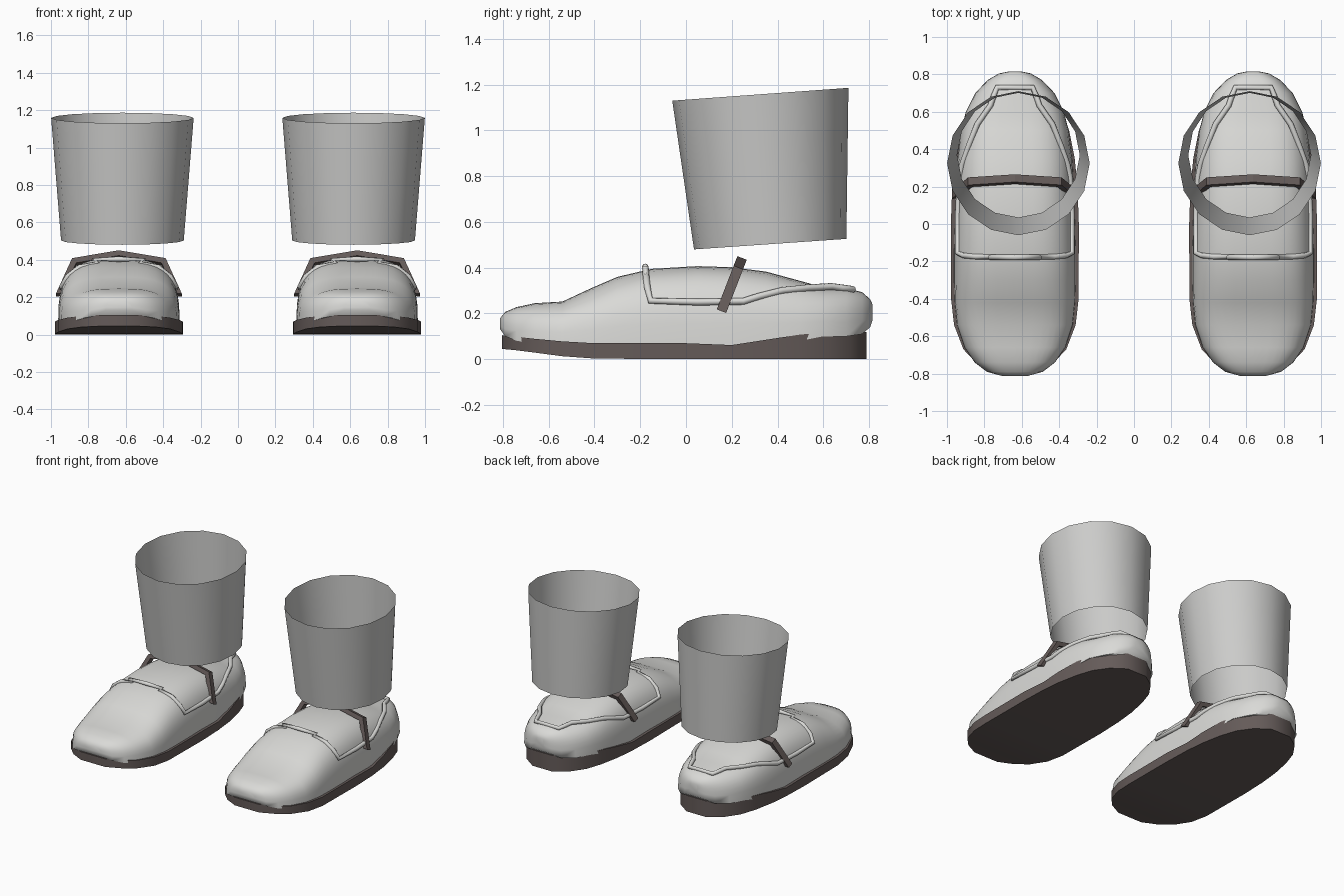
import bpy, bmesh, math

if "Cube" in bpy.data.objects:
    bpy.data.objects.remove(bpy.data.objects["Cube"])


def material(name, rgb):
    m = bpy.data.materials.new(name)
    m.diffuse_color = (*rgb, 1)
    m.use_nodes = True
    m.node_tree.nodes["Principled BSDF"].inputs["Base Color"].default_value = m.diffuse_color
    return m


WHITE = material("off_white", (0.70, 0.70, 0.68))
GREY = material("light_grey", (0.60, 0.60, 0.59))
BROWN = material("dark_brown", (0.13, 0.105, 0.10))
SHOE_X, LEG_X = 0.637, 0.618

# Upper stations: y, half width, bottom z, top z
UPPER = [
    (-0.812, 0.07, 0.13, 0.18), (-0.79, 0.15, 0.10, 0.207), (-0.74, 0.215, 0.08, 0.228),
    (-0.66, 0.27, 0.07, 0.245), (-0.54, 0.31, 0.06, 0.252), (-0.42, 0.322, 0.05, 0.308),
    (-0.30, 0.325, 0.05, 0.36), (-0.15, 0.325, 0.05, 0.395), (0.05, 0.32, 0.05, 0.407),
    (0.20, 0.315, 0.05, 0.402), (0.35, 0.307, 0.06, 0.383), (0.50, 0.288, 0.08, 0.342),
    (0.60, 0.262, 0.10, 0.315), (0.70, 0.212, 0.10, 0.31), (0.77, 0.145, 0.11, 0.293),
    (0.805, 0.085, 0.14, 0.262), (0.815, 0.035, 0.17, 0.24)]

# Sole stations: y, half width, bottom z, top z
SOLE = [
    (-0.805, 0.10, 0.045, 0.105), (-0.75, 0.20, 0.04, 0.10), (-0.67, 0.275, 0.03, 0.09),
    (-0.54, 0.325, 0.013, 0.078), (-0.40, 0.341, 0.003, 0.07), (0.0, 0.342, 0, 0.07),
    (0.20, 0.335, 0, 0.062), (0.35, 0.32, 0, 0.085), (0.50, 0.29, 0, 0.108),
    (0.62, 0.25, 0, 0.117), (0.72, 0.18, 0, 0.12), (0.79, 0.08, 0, 0.12)]

POWER = 3.1  # roundness of the upper's cross-section


def add_mesh(name, verts, faces, mat, angle=40):
    me = bpy.data.meshes.new(name)
    me.from_pydata(verts, [], faces)
    bm = bmesh.new()
    bm.from_mesh(me)
    bmesh.ops.recalc_face_normals(bm, faces=bm.faces)
    bm.to_mesh(me)
    bm.free()
    me.materials.append(mat)
    ob = bpy.data.objects.new(name, me)
    bpy.context.collection.objects.link(ob)
    bpy.ops.object.select_all(action='DESELECT')
    ob.select_set(True)
    bpy.context.view_layer.objects.active = ob
    bpy.ops.object.shade_smooth_by_angle(angle=math.radians(angle))
    return ob


def loft(name, rings, mat, caps=True, angle=40):
    n = len(rings[0])
    verts = [v for r in rings for v in r]
    faces = [(i * n + j, i * n + (j + 1) % n, (i + 1) * n + (j + 1) % n, (i + 1) * n + j)
             for i in range(len(rings) - 1) for j in range(n)]
    if caps:
        faces += [tuple(range(n)), tuple(range(len(verts) - n, len(verts)))]
    return add_mesh(name, verts, faces, mat, angle)


def arch(cx, y, w, zb, zt, steps=20):
    pts = []
    for k in range(steps + 1):
        a = math.pi * k / steps
        c, s = math.cos(a), max(math.sin(a), 0)
        pts.append((cx + math.copysign(w * abs(c) ** (2 / POWER), c), y,
                    zb + (zt - zb) * s ** (2 / POWER)))
    return pts


def surface_x(y, z):
    """Half width of the upper at a given length and height."""
    for a, b in zip(UPPER, UPPER[1:]):
        if a[0] <= y <= b[0]:
            t = (y - a[0]) / (b[0] - a[0])
            w, zb, zt = (a[i] + t * (b[i] - a[i]) for i in (1, 2, 3))
            h = min(max((z - zb) / (zt - zb), 0), 1)
            return w * (1 - h ** POWER) ** (1 / POWER)


def piping(name, cx):
    # one half from the instep to the heel, then mirrored into a loop
    path = [(-0.176, 0.385), (-0.174, 0.36), (-0.168, 0.31), (-0.155, 0.255), (0.05, 0.25),
            (0.25, 0.253), (0.32, 0.275), (0.42, 0.30)]
    half = [(0, -0.178, 0.403), (0.13, -0.178, 0.402)]
    half += [(surface_x(y, z) + 0.003, y, z) for y, z in path]
    half += [(0.20, 0.535, 0.312), (0.13, 0.635, 0.318), (0.115, 0.68, 0.312), (0.095, 0.73, 0.305)]
    pts = half + [(-x, y, z) for x, y, z in reversed(half[1:])]
    cu = bpy.data.curves.new(name, 'CURVE')
    cu.dimensions = '3D'
    cu.bevel_depth = 0.015
    cu.bevel_resolution = 2
    sp = cu.splines.new('POLY')
    sp.points.add(len(pts) - 1)
    for p, (x, y, z) in zip(sp.points, pts):
        p.co = (cx + x, y, z, 1)
    sp.use_cyclic_u = True
    cu.materials.append(WHITE)
    bpy.context.collection.objects.link(bpy.data.objects.new(name, cu))


def strap(name, cx):
    # bent band lying in a plane that leans back
    outer = [(0.337, 0.0), (0.25, 0.205), (0, 0.25)]
    inner = [(0.30, 0.005), (0.228, 0.178), (0, 0.22)]
    full = lambda h: h + [(-x, u) for x, u in reversed(h[:-1])]
    rings = []
    for o, i in zip(full(outer), full(inner)):
        rings.append([(cx + x, 0.155 + 0.36 * u + 0.93 * v, 0.21 + 0.93 * u - 0.36 * v)
                      for (x, u), v in ((o, -0.022), (o, 0.022), (i, 0.022), (i, -0.022))])
    loft(name, rings, BROWN, angle=20)


def trouser_leg(name, cx):
    # open tapered tube with sloping hems
    rings = []
    for k in range(4):
        t = k / 3
        cy, rx, ry = 0.368 - 0.043 * t, 0.328 + 0.053 * t, 0.333 + 0.052 * t
        zc, tilt = 0.503 + 0.655 * t, 0.023 + 0.005 * t
        rings.append([(cx + rx * math.cos(a), cy + ry * math.sin(a), zc + tilt * math.sin(a))
                      for a in (2 * math.pi * j / 16 for j in range(16))])
    loft(name, rings, GREY, caps=False)


for side, s in (("left", -1), ("right", 1)):
    cx = s * SHOE_X
    loft(side + "_shoe_upper", [arch(cx, *st) for st in UPPER], WHITE, angle=60)
    loft(side + "_sole", [[(cx - w, y, zb), (cx + w, y, zb), (cx + w, y, zt), (cx - w, y, zt)]
                          for y, w, zb, zt in SOLE], BROWN)
    piping(side + "_piping", cx)
    strap(side + "_strap", cx)
    trouser_leg(side + "_trouser_leg", s * LEG_X)
